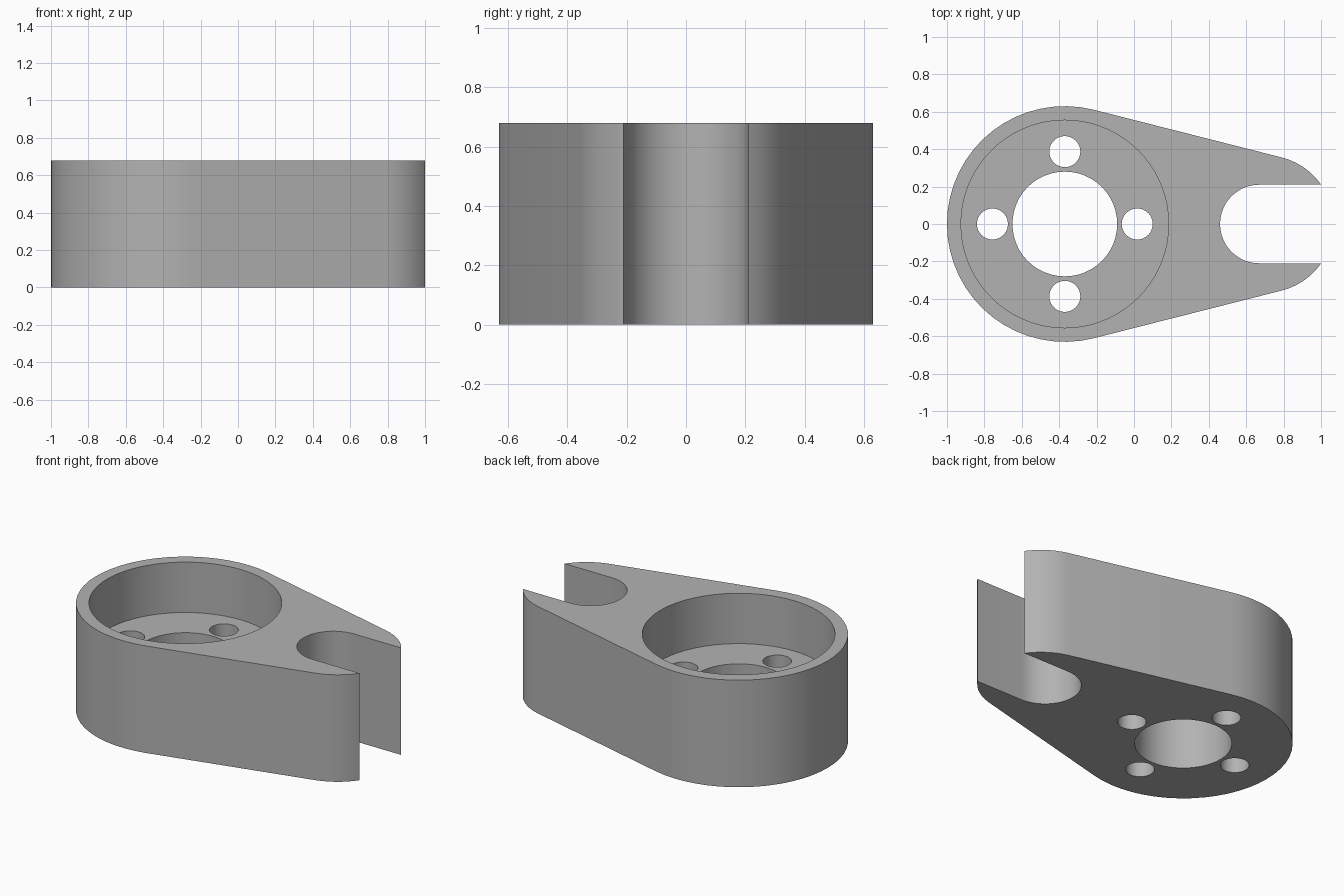
import bpy, bmesh, math

cube = bpy.data.objects.get("Cube")
if cube:
    bpy.data.objects.remove(cube, do_unlink=True)

HEIGHT, FLOOR = 0.68, 0.36
HUB_X, HUB_R = -0.37, 0.63
TIP_X, TIP_R = 0.70, 0.367
SLOT_X, SLOT_R = 0.67, 0.21

grey = bpy.data.materials.new("machined grey")
grey.use_nodes = True
colour = (0.45, 0.45, 0.45, 1)
grey.diffuse_color = colour
grey.node_tree.nodes["Principled BSDF"].inputs["Base Color"].default_value = colour


def arc(cx, cy, r, start, end, steps):
    return [(cx + r * math.cos(start + (end - start) * i / steps),
             cy + r * math.sin(start + (end - start) * i / steps))
            for i in range(steps + 1)]


def prism(name, outline, z0, z1):
    """Extrude a closed outline from z0 to z1."""
    bm = bmesh.new()
    face = bm.faces.new([bm.verts.new((x, y, z0)) for x, y in outline])
    ext = bmesh.ops.extrude_face_region(bm, geom=[face])
    verts = [v for v in ext["geom"] if isinstance(v, bmesh.types.BMVert)]
    bmesh.ops.translate(bm, vec=(0, 0, z1 - z0), verts=verts)
    bmesh.ops.recalc_face_normals(bm, faces=bm.faces)
    mesh = bpy.data.meshes.new(name)
    bm.to_mesh(mesh)
    bm.free()
    mesh.materials.append(grey)
    obj = bpy.data.objects.new(name, mesh)
    bpy.context.collection.objects.link(obj)
    return obj


def disc(cx, cy, r, steps):
    return arc(cx, cy, r, 0, math.tau, steps)[:-1]


# Body: two round ends joined by tangent sides
tangent = math.acos((HUB_R - TIP_R) / (TIP_X - HUB_X))
outline = (arc(HUB_X, 0, HUB_R, tangent, math.tau - tangent, 32)
           + arc(TIP_X, 0, TIP_R, -tangent, tangent, 24))
body = prism("bracket_body", outline, 0, HEIGHT)

# Cutters: pocket, bore, bolt holes and open slot
cutters = [
    prism("pocket_cutter", disc(HUB_X, 0, 0.555, 72), FLOOR, 1),
    prism("bore_cutter", disc(HUB_X, 0, 0.28, 48), -0.2, 0.5),
]
for i in range(4):
    a = i * math.pi / 2
    hole = disc(HUB_X + 0.387 * math.cos(a), 0.387 * math.sin(a), 0.083, 32)
    cutters.append(prism(f"bolt_hole_cutter_{i + 1}", hole, -0.2, 0.5))
slot = arc(SLOT_X, 0, SLOT_R, math.pi / 2, 1.5 * math.pi, 24)
slot += [(1.3, -SLOT_R), (1.3, SLOT_R)]
cutters.append(prism("slot_cutter", slot, -0.2, 1))

bpy.context.view_layer.objects.active = body
for cutter in cutters:
    mod = body.modifiers.new(cutter.name, "BOOLEAN")
    mod.operation = "DIFFERENCE"
    mod.solver = "EXACT"
    mod.object = cutter
    bpy.ops.object.modifier_apply(modifier=mod.name)
    bpy.data.objects.remove(cutter, do_unlink=True)

# Smooth walls with sharp rims
bpy.ops.object.select_all(action="DESELECT")
body.select_set(True)
bpy.ops.object.shade_smooth_by_angle(angle=math.radians(30))
